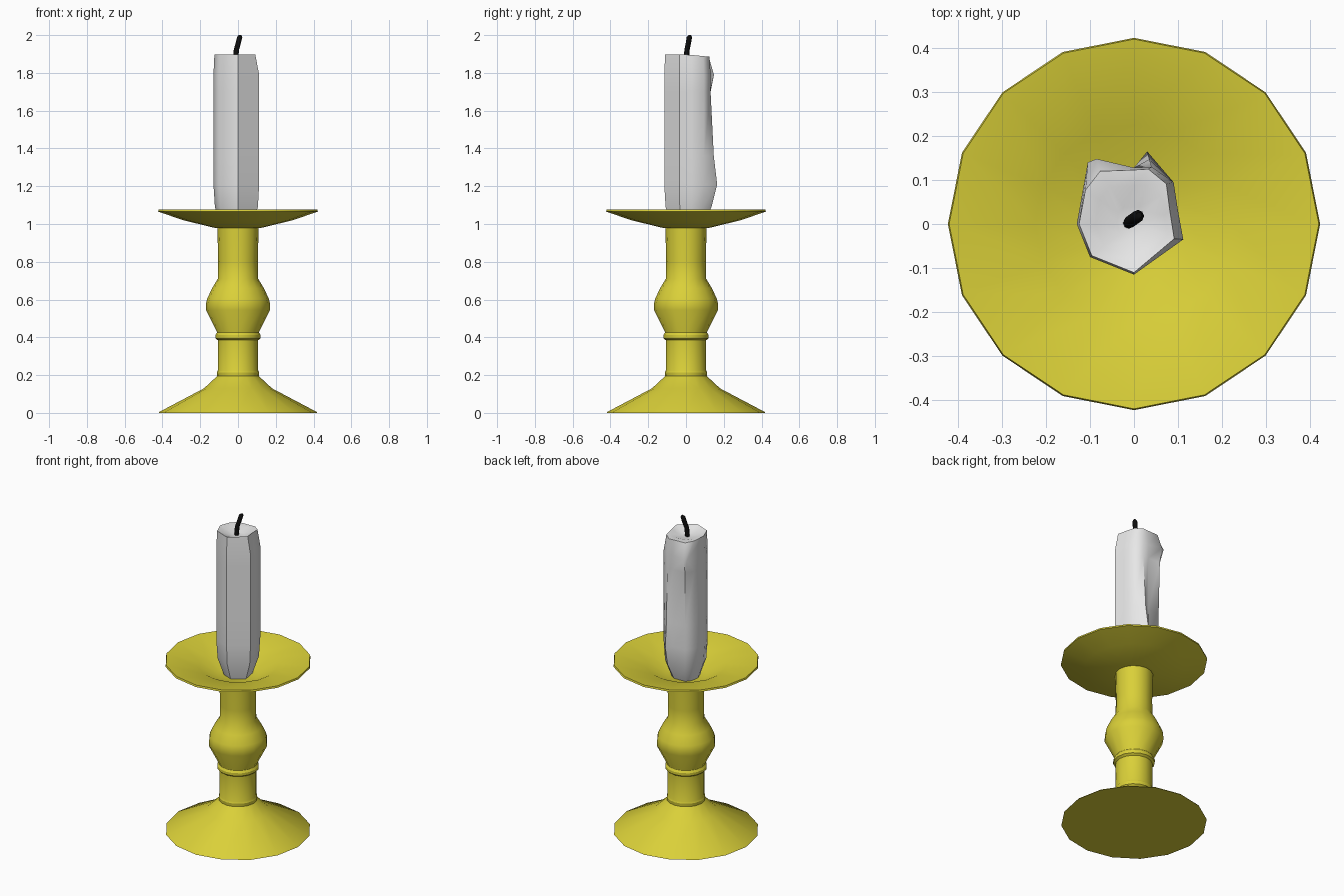
import bpy, bmesh, math

if "Cube" in bpy.data.objects:
    bpy.data.objects.remove(bpy.data.objects["Cube"])


def material(name, rgb):
    m = bpy.data.materials.new(name)
    m.diffuse_color = (*rgb, 1)
    m.use_nodes = True
    m.node_tree.nodes["Principled BSDF"].inputs["Base Color"].default_value = m.diffuse_color
    return m


def loft(name, rings, mat, angle):
    """Skin a stack of equal-sized rings and cap both ends."""
    bm = bmesh.new()
    loops = [[bm.verts.new(p) for p in ring] for ring in rings]
    n = len(loops[0])
    for a, b in zip(loops, loops[1:]):
        for i in range(n):
            j = (i + 1) % n
            bm.faces.new((a[i], a[j], b[j], b[i]))
    bm.faces.new(loops[0][::-1])
    bm.faces.new(loops[-1])
    bmesh.ops.recalc_face_normals(bm, faces=bm.faces)
    me = bpy.data.meshes.new(name)
    bm.to_mesh(me)
    bm.free()
    ob = bpy.data.objects.new(name, me)
    bpy.context.collection.objects.link(ob)
    me.materials.append(mat)
    bpy.ops.object.select_all(action='DESELECT')
    ob.select_set(True)
    bpy.context.view_layer.objects.active = ob
    bpy.ops.object.shade_smooth_by_angle(angle=math.radians(angle))
    return ob


def circle(r, z, n, cx=0, cy=0):
    return [(cx + r * math.cos(2 * math.pi * i / n),
             cy + r * math.sin(2 * math.pi * i / n), z) for i in range(n)]


brass = material("brass yellow", (0.70, 0.63, 0.04))
wax = material("wax white", (0.8, 0.8, 0.8))
black = material("wick black", (0.004, 0.004, 0.004))

# Candlestick: foot, turned stem and drip pan as one lathe profile
profile = [(0.42, 0), (0.415, 0.006), (0.18, 0.13), (0.11, 0.195), (0.112, 0.215),
           (0.107, 0.225), (0.107, 0.385), (0.12, 0.395), (0.12, 0.412),
           (0.112, 0.425), (0.112, 0.43), (0.17, 0.545), (0.168, 0.585),
           (0.163, 0.605), (0.137, 0.66), (0.107, 0.71), (0.105, 0.8), (0.109, 0.98),
           (0.125, 0.98), (0.29, 1.02), (0.423, 1.066), (0.42, 1.077),
           (0.408, 1.075), (0.225, 1.04), (0.12, 0.985)]
loft("candlestick", [circle(r, z, 16) for r, z in profile], brass, 30)

# Candle: uneven wax outline, lofted with two drips on the back
outline = [(-0.13, 0), (-0.1, -0.075), (0, -0.115), (0.112, -0.035), (0.10, 0.03),
           (0.09, 0.095), (0.04, 0.13), (0, 0.128), (-0.08, 0.125), (-0.115, 0.08)]
levels = [(0.985, 0.65), (1.09, 0.94), (1.21, 1), (1.36, 1), (1.7, 1), (1.79, 1), (1.88, 0.96)]
drips = {(1.09, 6): (0.035, 0.135), (1.21, 6): (0.03, 0.165), (1.36, 6): (0.035, 0.147),
         (1.7, 8): (-0.085, 0.13), (1.79, 8): (-0.085, 0.148), (1.79, 9): (-0.105, 0.14)}
rings = []
for z, s in levels:
    ring = []
    for i, (x, y) in enumerate(outline):
        if (z, i) in drips:
            x, y = drips[z, i]
        else:
            x, y = x * s, y * s
        top = z == 1.88
        if top and x > 0:
            x *= 0.85
        ring.append((x, y, z + (0.018 - 0.1 * max(y, 0) if top else 0)))
    rings.append(ring)
# melted pool in the top
for s, z in ((0.68, 1.885), (0.3, 1.868)):
    rings.append([(x * s, y * s, z) for x, y in outline])
loft("candle", rings, wax, 50)

# Wick: thin bent cord
path = [(-0.012, 0.002, 1.86, 0.013), (-0.009, 0.005, 1.92, 0.014),
        (0.002, 0.013, 1.96, 0.014), (0.009, 0.018, 1.99, 0.014), (0.011, 0.02, 2.0, 0.007)]
loft("wick", [circle(r, z, 8, x, y) for x, y, z, r in path], black, 50)
